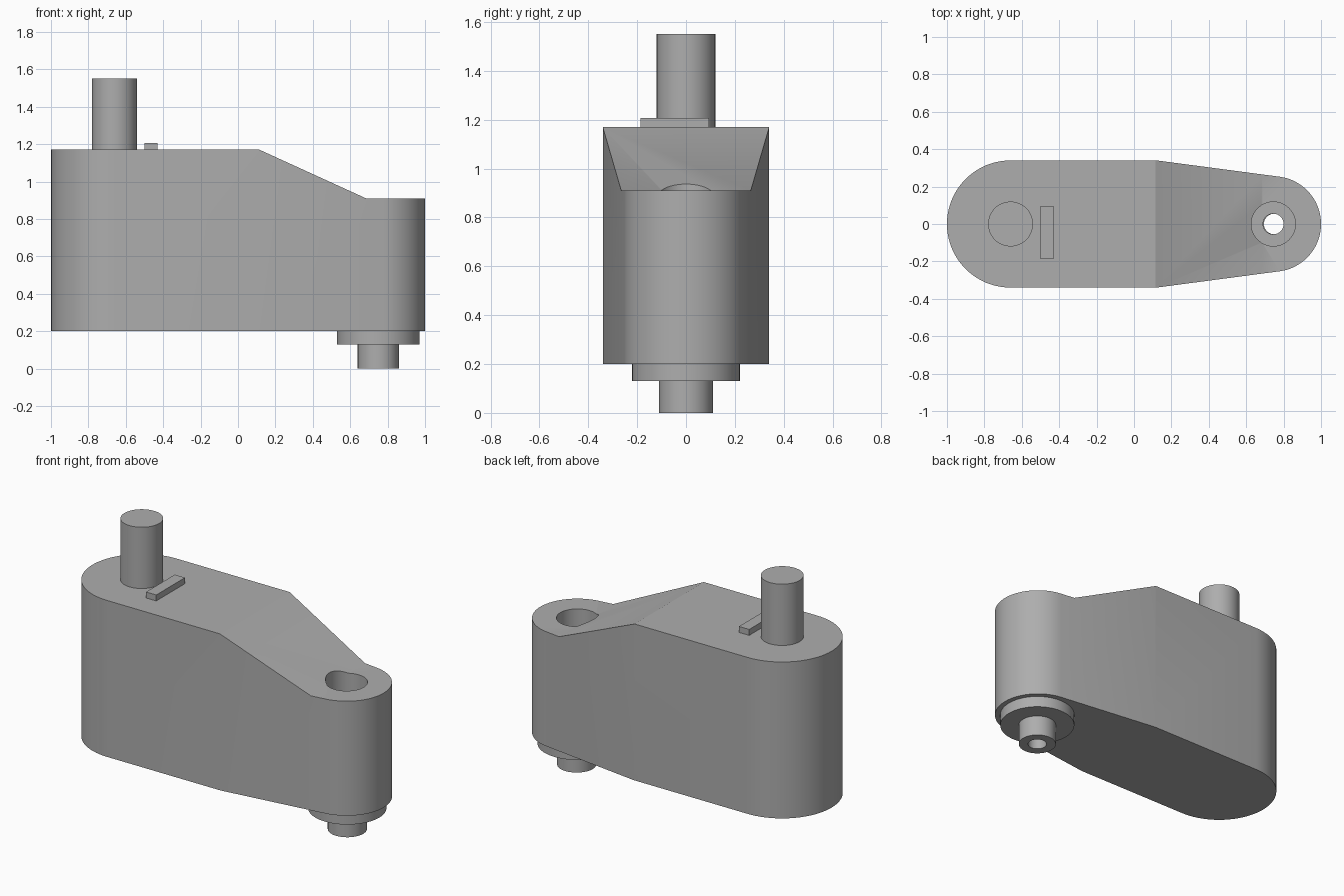
import bpy, bmesh
from math import sin, cos, pi, radians

if "Cube" in bpy.data.objects:
    bpy.data.objects.remove(bpy.data.objects["Cube"])

PIN_X, BORE_X = -0.66, 0.745
BASE, TOP, STEP = 0.2, 1.17, 0.91

grey = bpy.data.materials.new("plain grey")
grey.use_nodes = True
grey.diffuse_color = (0.42, 0.42, 0.42, 1)
grey.node_tree.nodes["Principled BSDF"].inputs["Base Color"].default_value = (0.42, 0.42, 0.42, 1)


def finish(name, bm):
    bmesh.ops.recalc_face_normals(bm, faces=bm.faces)
    mesh = bpy.data.meshes.new(name)
    bm.to_mesh(mesh)
    bm.free()
    mesh.materials.append(grey)
    obj = bpy.data.objects.new(name, mesh)
    bpy.context.collection.objects.link(obj)
    return obj


def extrude(name, points, offset):
    """Close a planar outline and pull it along the offset."""
    bm = bmesh.new()
    face = bm.faces.new([bm.verts.new(p) for p in points])
    ext = bmesh.ops.extrude_face_region(bm, geom=[face])["geom"]
    bmesh.ops.translate(bm, vec=offset, verts=[v for v in ext if isinstance(v, bmesh.types.BMVert)])
    return finish(name, bm)


def lathe(name, profile, x, closed=False, sides=64):
    """Turn a radius/height profile about a vertical axis at x."""
    bm = bmesh.new()
    rings = [[bm.verts.new((x + r * cos(2 * pi * i / sides), r * sin(2 * pi * i / sides), z))
              for i in range(sides)] for r, z in profile]
    pairs = list(zip(rings, rings[1:]))
    if closed:
        pairs.append((rings[-1], rings[0]))
    else:
        bm.faces.new(rings[0])
        bm.faces.new(rings[-1])
    for a, b in pairs:
        for i in range(sides):
            j = (i + 1) % sides
            bm.faces.new((a[i], a[j], b[j], b[i]))
    return finish(name, bm)


def arc(cx, r, start, end, steps=40):
    angles = [radians(start + (end - start) * i / steps) for i in range(steps + 1)]
    return [(cx + r * cos(a), r * sin(a), BASE) for a in angles]


def smooth(obj):
    bpy.ops.object.select_all(action='DESELECT')
    obj.select_set(True)
    bpy.context.view_layer.objects.active = obj
    bpy.ops.object.shade_smooth_by_angle(angle=radians(30))


# Arm body: round at both ends, tapering towards the bore
outline = (arc(BORE_X, 0.255, -82.45, 82.45) + [(0.12, 0.34, BASE)]
           + arc(PIN_X, 0.34, 90, 270) + [(0.12, -0.34, BASE)])
body = extrude("arm_body", outline, (0, 0, TOP - BASE))

# Cutters: sloped shoulder and stepped bore
side = [(0.115, TOP), (0.685, STEP), (1.2, STEP), (1.2, 1.4), (0.115, 1.4)]
shoulder = extrude("shoulder_cutter", [(x, -0.6, z) for x, z in side], (0, 1.2, 0))
bore = lathe("bore_cutter", [(0.055, 0.1), (0.055, 0.3), (0.118, 0.3), (0.118, 1.3)], BORE_X)
for cutter in (shoulder, bore):
    mod = body.modifiers.new("cut", 'BOOLEAN')
    mod.operation, mod.solver, mod.object = 'DIFFERENCE', 'EXACT', cutter
cut_mesh = bpy.data.meshes.new_from_object(body.evaluated_get(bpy.context.evaluated_depsgraph_get()))
body.modifiers.clear()
body.data = cut_mesh
for cutter in (shoulder, bore):
    bpy.data.objects.remove(cutter)

# Upright pin and hollow stepped spigot
pin = lathe("upright_pin", [(0.12, TOP), (0.12, 1.55)], PIN_X)
spigot = lathe("hollow_spigot", [(0.055, 0), (0.11, 0), (0.11, 0.13), (0.22, 0.13),
                                 (0.22, BASE), (0.055, BASE)], 0.75, closed=True)

# Raised marker bar beside the pin
bar = [(-0.5, -0.187), (-0.43, -0.187), (-0.43, 0.095), (-0.5, 0.095)]
extrude("marker_bar", [(x, y, TOP) for x, y in bar], (0, 0, 0.037))

for obj in (body, pin, spigot):
    smooth(obj)
